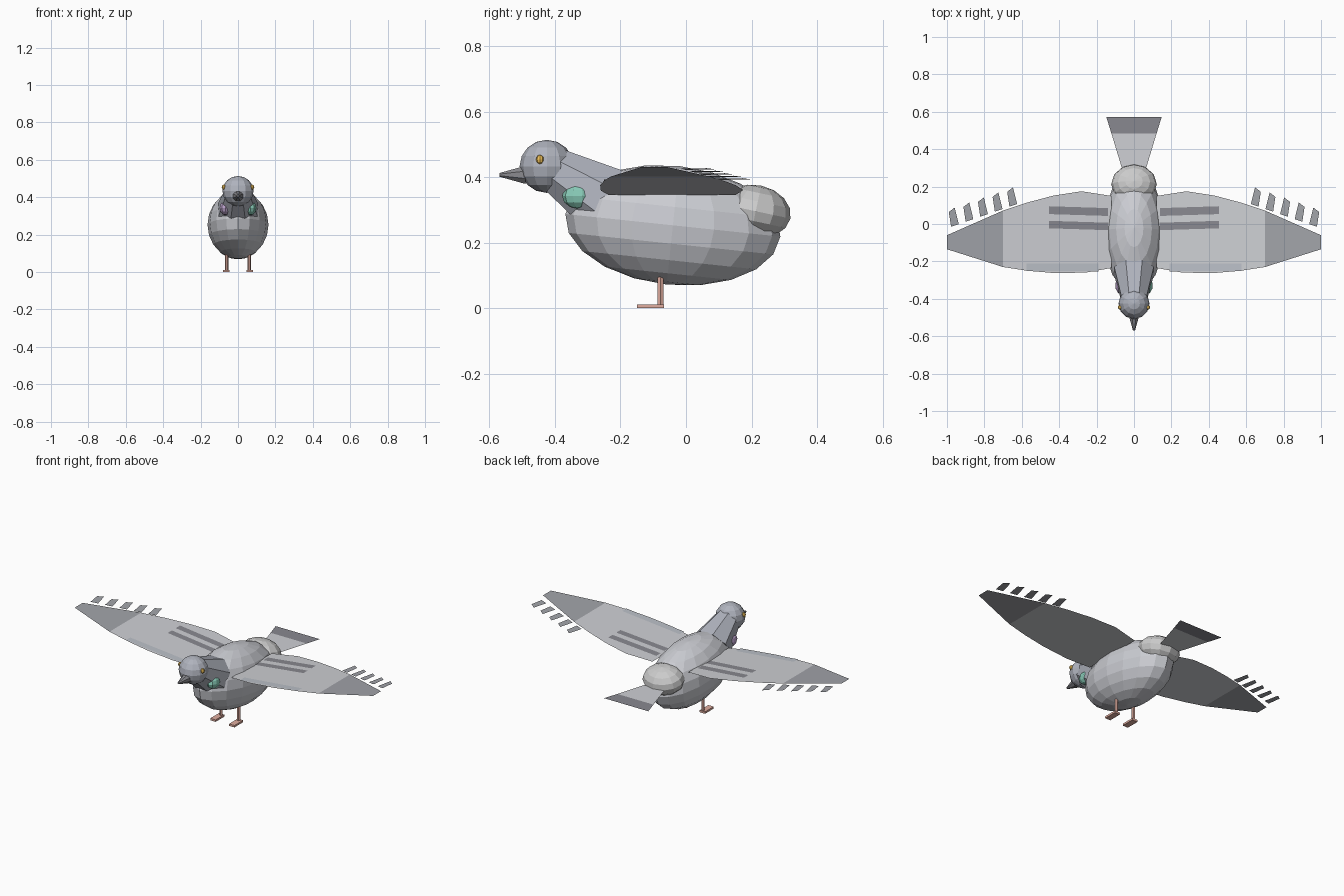
import bpy, bmesh, math
from mathutils import Vector, Matrix

if "Cube" in bpy.data.objects:
    bpy.data.objects.remove(bpy.data.objects["Cube"])

mats = {}
COLORS = {
    "body": (0.60, 0.61, 0.65), "slate": (0.43, 0.45, 0.51), "wing": (0.62, 0.63, 0.66),
    "tip": (0.36, 0.37, 0.40), "bar": (0.25, 0.25, 0.28), "edge": (0.50, 0.53, 0.58),
    "rump": (0.74, 0.74, 0.73), "beak": (0.25, 0.25, 0.27), "eye": (0.90, 0.55, 0.10),
    "leg": (0.75, 0.42, 0.35), "green": (0.25, 0.60, 0.48), "purple": (0.48, 0.35, 0.58),
}


def finish(name, bm, color):
    me = bpy.data.meshes.new(name)
    bm.to_mesh(me)
    bm.free()
    if color not in mats:
        mats[color] = bpy.data.materials.new(color)
        mats[color].diffuse_color = (*COLORS[color], 1)
    me.materials.append(mats[color])
    ob = bpy.data.objects.new(name, me)
    bpy.context.collection.objects.link(ob)
    return ob


def ellipsoid(name, loc, radii, color, seg=12, rings=8, tilt=0):
    bm = bmesh.new()
    m = (Matrix.Translation(loc) @ Matrix.Rotation(math.radians(tilt), 4, 'X')
         @ Matrix.Diagonal((*radii, 1)))
    bmesh.ops.create_uvsphere(bm, u_segments=seg, v_segments=rings, radius=1, matrix=m)
    return finish(name, bm, color)


def frustum(name, a, b, r1, r2, color, seg=8):
    a, b = Vector(a), Vector(b)
    rot = (b - a).to_track_quat('Z', 'Y').to_matrix().to_4x4()
    bm = bmesh.new()
    bmesh.ops.create_cone(bm, cap_ends=True, segments=seg, radius1=r1, radius2=r2,
                          depth=(b - a).length,
                          matrix=Matrix.Translation((a + b) / 2) @ rot
                          @ Matrix.Rotation(math.pi / seg, 4, 'Z'))
    return finish(name, bm, color)


def box(name, loc, size, color):
    bm = bmesh.new()
    bmesh.ops.create_cube(bm, size=1, matrix=Matrix.Translation(loc) @ Matrix.Diagonal((*size, 1)))
    return finish(name, bm, color)


def sheet(name, outlines, zfun, color, side=1):
    # flat polygons with normals up, mirrored in x when side is -1
    bm = bmesh.new()
    for pts in outlines:
        f = bm.faces.new([bm.verts.new((side * x, y, zfun(x))) for x, y in pts])
        f.normal_update()
        if f.normal.z < 0:
            f.normal_flip()
    return finish(name, bm, color)


# body, rump, neck, head and beak
ellipsoid("body", (0, -0.04, 0.253), (0.163, 0.33, 0.182), "body", 16, 10, -6)
ellipsoid("rump", (0, 0.213, 0.296), (0.122, 0.108, 0.08), "rump", tilt=-12)
frustum("neck", (0, -0.25, 0.33), (0, -0.41, 0.43), 0.115, 0.07, "slate")
ellipsoid("head", (0, -0.425, 0.433), (0.083, 0.083, 0.081), "slate")
frustum("beak", (0, -0.49, 0.407), (0, -0.57, 0.407), 0.03, 0.006, "beak")

# tail and its dark end band
tail_z = lambda x: 0.277
sheet("tail", [[(-0.035, 0.2), (0.035, 0.2), (0.121, 0.485), (-0.121, 0.485)]], tail_z, "wing")
sheet("tail_band", [[(-0.121, 0.485), (0.121, 0.485), (0.148, 0.572), (-0.148, 0.572)]], tail_z, "bar")

# wings rise steadily toward the tips
wing_z = lambda x: 0.345 + (x - 0.12) * 0.098
over_z = lambda x: wing_z(x) + 0.003
inner = [(0.12, -0.235), (0.26, -0.26), (0.43, -0.262), (0.57, -0.25), (0.70, -0.23),
         (0.70, 0.072), (0.57, 0.115), (0.43, 0.152), (0.28, 0.175), (0.12, 0.15)]
outer = [(0.70, -0.23), (1.0, -0.135), (1.0, -0.06), (0.70, 0.072)]
bars = [[(0.14, 0.043), (0.455, 0.053), (0.455, 0.095), (0.14, 0.085)],
        [(0.14, -0.033), (0.455, -0.023), (0.455, 0.017), (0.14, 0.007)]]
edge = [(0.19, -0.253), (0.575, -0.25), (0.575, -0.21), (0.19, -0.21)]
feather = [(0.625, 0.107), (0.666, 0.093), (0.678, 0.172), (0.647, 0.196)]
feathers = [[(x + 0.078 * i, y - 0.027 * i) for x, y in feather] for i in range(5)]

for s, n in ((1, "right"), (-1, "left")):
    sheet(n + "_wing", [inner], wing_z, "wing", s)
    sheet(n + "_wing_tip", [outer], wing_z, "tip", s)
    sheet(n + "_wing_bars", bars, over_z, "bar", s)
    sheet(n + "_wing_leading_strip", [edge], over_z, "edge", s)
    sheet(n + "_flight_feathers", feathers, lambda x: wing_z(x) - 0.003, "tip", s)
    # eyes, neck patches, legs and feet
    ellipsoid(n + "_eye", (s * 0.075, -0.446, 0.454), (0.012, 0.012, 0.014), "eye", 8, 6)
    ellipsoid(n + "_neck_patch", (s * 0.066, -0.33, 0.342), (0.034, 0.048, 0.038),
              "green" if s > 0 else "purple", 10, 6)
    frustum(n + "_leg", (s * 0.06, -0.078, 0.01), (s * 0.06, -0.078, 0.11), 0.01, 0.01, "leg", 6)
    box(n + "_foot", (s * 0.063, -0.108, 0.006), (0.036, 0.083, 0.012), "leg")

for m in bpy.data.materials:
    if m.users and not m.is_grease_pencil:
        m.use_nodes = True
        m.node_tree.nodes["Principled BSDF"].inputs["Base Color"].default_value = m.diffuse_color
